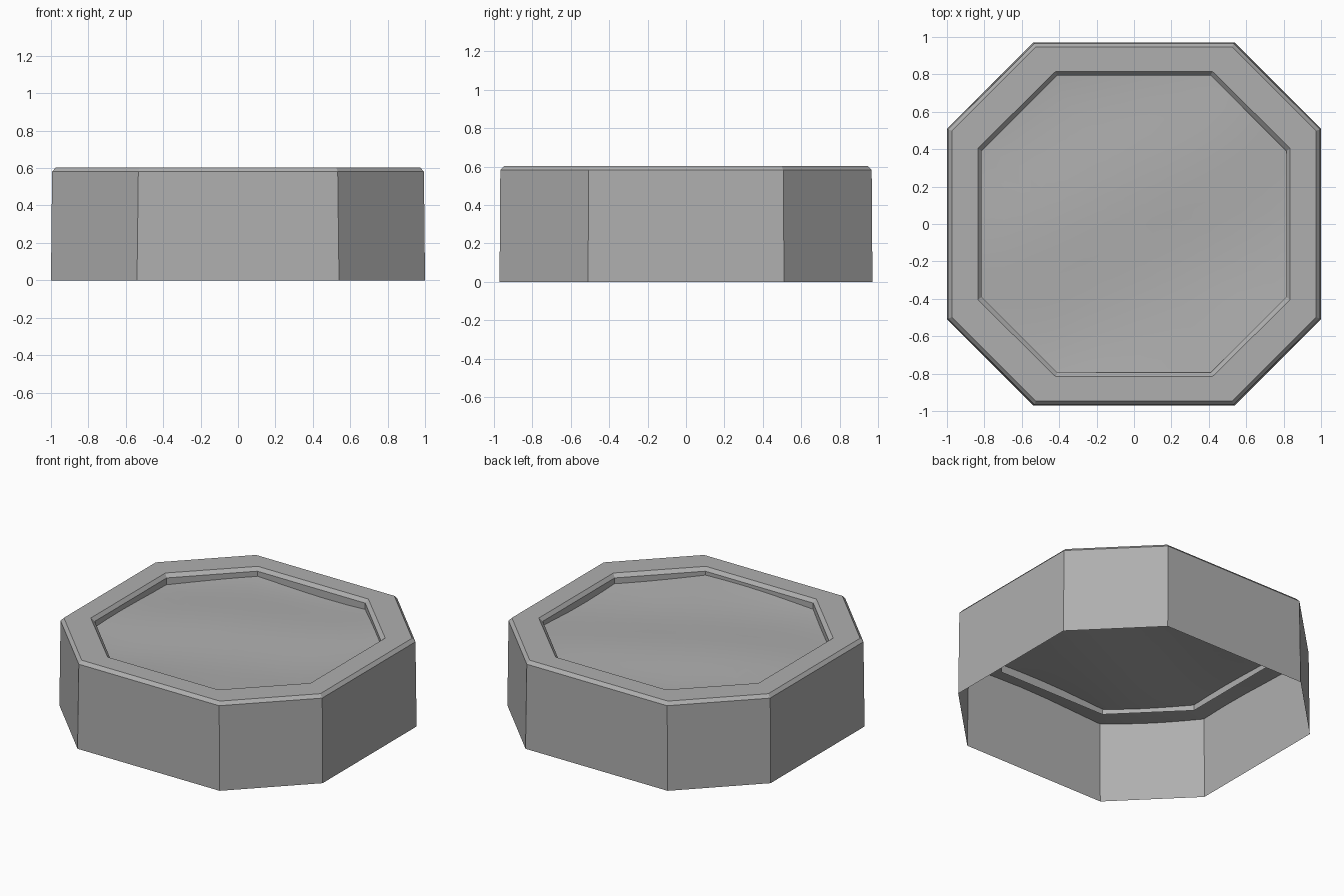
import bpy, bmesh, math

if "Cube" in bpy.data.objects:
    bpy.data.objects.remove(bpy.data.objects["Cube"])

grey = bpy.data.materials.new("mid_grey")
grey.diffuse_color = (0.43, 0.43, 0.43, 1)
grey.use_nodes = True
grey.node_tree.nodes["Principled BSDF"].inputs["Base Color"].default_value = grey.diffuse_color


def octagon(hx, hy, cx, cy):
    """Corner points of an octagon: half sizes hx, hy; flats end at cx, cy."""
    return [(hx, -cy), (hx, cy), (cx, hy), (-cx, hy),
            (-hx, cy), (-hx, -cy), (-cx, -hy), (cx, -hy)]


def finish(name, bm):
    mesh = bpy.data.meshes.new(name)
    bm.to_mesh(mesh)
    bm.free()
    mesh.materials.append(grey)
    obj = bpy.data.objects.new(name, mesh)
    bpy.context.collection.objects.link(obj)
    return obj


def bridge(bm, a, b):
    n = len(a)
    for i in range(n):
        j = (i + 1) % n
        bm.faces.new((a[i], a[j], b[j], b[i]))


# Basin wall: one open shell from outer foot, over the rim, to the inner lip
profile = [((1.0, 0.97, 0.54, 0.51), 0.0),
           ((0.994, 0.966, 0.533, 0.506), 0.581),
           ((0.974, 0.946, 0.525, 0.498), 0.603),
           ((0.835, 0.815, 0.42, 0.405), 0.603),
           ((0.815, 0.795, 0.41, 0.39), 0.580),
           ((0.815, 0.795, 0.41, 0.39), 0.50)]
bm = bmesh.new()
rings = [[bm.verts.new((x, y, z)) for x, y in octagon(*size)] for size, z in profile]
for a, b in zip(rings, rings[1:]):
    bridge(bm, a, b)
finish("basin_wall", bm)


# Gently rippled filling, running under the rim to the outer wall
def ripple(x, y, f):
    return (0.538 + 0.009 * math.sin(4.2 * x + 1.5 * y + 2.6)
            + 0.009 * math.sin(5.0 * y - 2.4 * x + 0.4) + 0.02 * f ** 6)


corners = octagon(0.99, 0.963, 0.53, 0.505)
outline = []
for i, (x0, y0) in enumerate(corners):
    x1, y1 = corners[(i + 1) % 8]
    outline += [(x0 + (x1 - x0) * k / 5, y0 + (y1 - y0) * k / 5) for k in range(5)]

bm = bmesh.new()
steps = 10
rings = []
for s in range(steps, 0, -1):
    f = s / steps
    rings.append([bm.verts.new((x * f, y * f, ripple(x * f, y * f, f))) for x, y in outline])
for a, b in zip(rings, rings[1:]):
    bridge(bm, a, b)
centre = bm.verts.new((0, 0, ripple(0, 0, 0)))
last = rings[-1]
for i in range(len(last)):
    bm.faces.new((last[i], last[(i + 1) % len(last)], centre))
for face in bm.faces:
    face.smooth = True
finish("filling_surface", bm)
